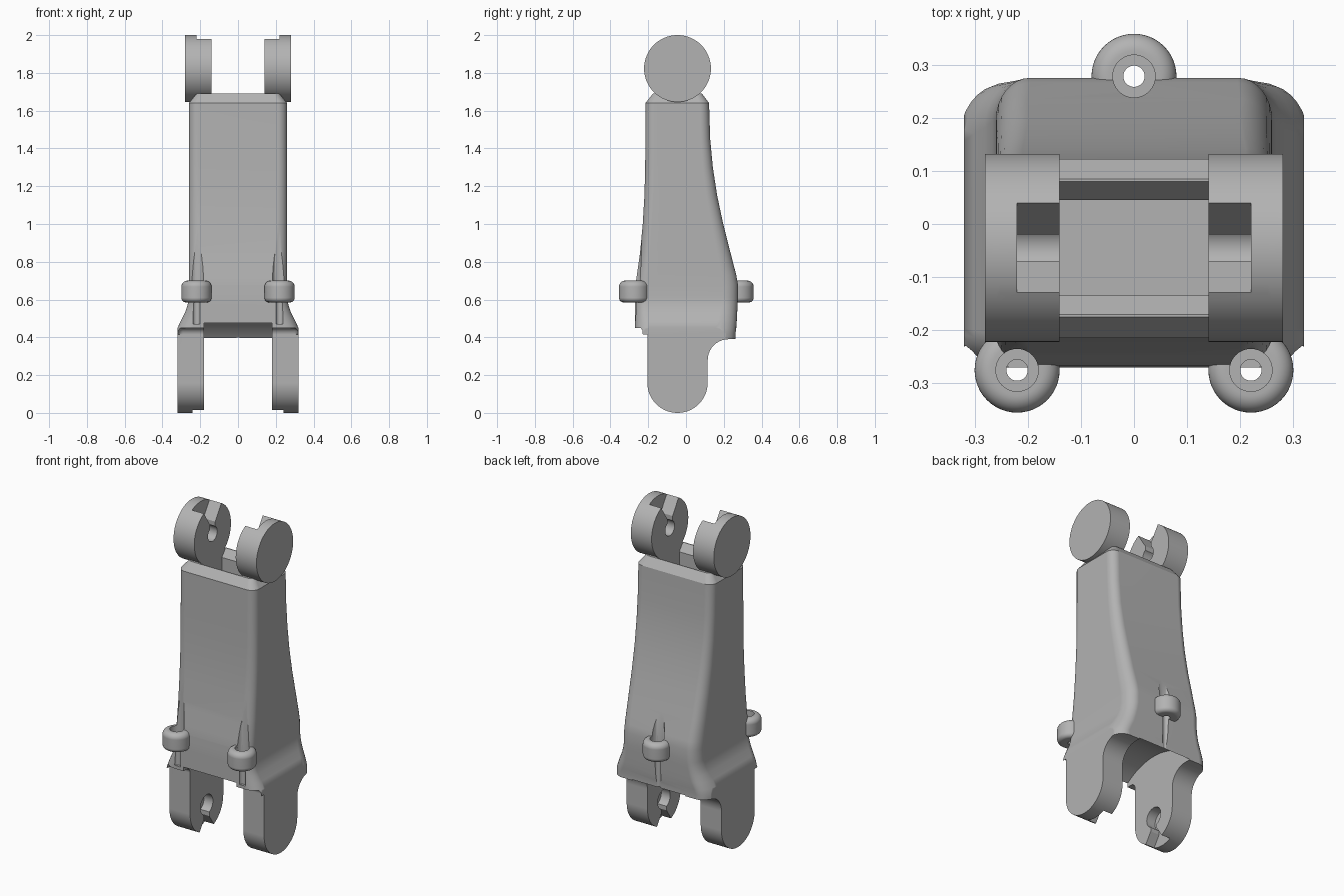
import bpy, bmesh
from math import sin, cos, pi, radians

if "Cube" in bpy.data.objects:
    bpy.data.objects.remove(bpy.data.objects["Cube"])

grey = bpy.data.materials.new("plain grey")
grey.use_nodes = True
grey.diffuse_color = (0.45, 0.45, 0.45, 1)
grey.node_tree.nodes["Principled BSDF"].inputs["Base Color"].default_value = (0.45, 0.45, 0.45, 1)

AXIS_Y, TOP_Z, LOW_Z = -0.045, 1.823, 0.16
DISC_R, LUG_R = 0.177, 0.16


def make(name, bm):
    bmesh.ops.recalc_face_normals(bm, faces=bm.faces)
    mesh = bpy.data.meshes.new(name)
    bm.to_mesh(mesh)
    bm.free()
    ob = bpy.data.objects.new(name, mesh)
    bpy.context.collection.objects.link(ob)
    mesh.materials.append(grey)
    return ob


def arc(cy, cz, r, a0, a1, n=24):
    angles = [radians(a0 + (a1 - a0) * i / n) for i in range(n + 1)]
    return [(cy + r * cos(a), cz + r * sin(a)) for a in angles]


def prism(name, pts, x0, x1, bevel=0):
    """Extrude a (y, z) outline along x, rounding the outermost rims."""
    bm = bmesh.new()
    a, b = [[bm.verts.new((x, y, z)) for y, z in pts] for x in (x0, x1)]
    bm.faces.new(a)
    bm.faces.new(b)
    n = len(pts)
    for i in range(n):
        j = (i + 1) % n
        bm.faces.new((a[i], a[j], b[j], b[i]))
    if bevel:
        far = max(abs(x0), abs(x1)) - 1e-5
        rim = [e for e in bm.edges if all(abs(v.co.x) > far for v in e.verts)
               and e.verts[0].co.x * e.verts[1].co.x > 0]
        bmesh.ops.bevel(bm, geom=rim, offset=bevel, segments=5, profile=0.5, affect='EDGES')
    return make(name, bm)


def cylinder(name, x, y, r, z0, z1):
    bm = bmesh.new()
    bmesh.ops.create_cone(bm, cap_ends=True, segments=32, radius1=r, radius2=r, depth=z1 - z0)
    bmesh.ops.translate(bm, verts=bm.verts, vec=(x, y, (z0 + z1) / 2))
    return make(name, bm)


def boolean(ob, cutter, operation='DIFFERENCE'):
    mod = ob.modifiers.new("cut", 'BOOLEAN')
    mod.operation, mod.solver, mod.object = operation, 'EXACT', cutter
    bpy.context.view_layer.objects.active = ob
    bpy.ops.object.modifier_apply(modifier=mod.name)
    bpy.data.objects.remove(cutter)


def finish(ob):
    bpy.ops.object.select_all(action='DESELECT')
    ob.select_set(True)
    bpy.context.view_layer.objects.active = ob
    bpy.ops.object.shade_smooth_by_angle(angle=radians(32))
    mod = ob.modifiers.new("even shading", 'WEIGHTED_NORMAL')
    mod.keep_sharp = True


def ring(z, hx, front, back, rx, rf, rb, n=8):
    """Rounded rectangle with its own front and back corner depth."""
    pts = []
    for q, (sx, sy) in enumerate([(1, 1), (-1, 1), (-1, -1), (1, -1)]):
        ry, edge = (rb, back) if sy > 0 else (rf, front)
        for i in range(n + 1):
            a = (q + i / n) * pi / 2
            pts.append((sx * (hx - rx) + rx * cos(a), edge - sy * ry + ry * sin(a), z))
    return pts


def socket(r, mouth, reach, cz, up):
    """Keyhole outline: round seat, narrow neck and flared mouth."""
    neck = 0.025
    start = 90 - math_deg(neck / r)
    seat = arc(0, 0, r, start, start - 360 + 2 * (90 - start), 32)
    pts = seat + [(-neck, r + 0.02), (-mouth, reach), (mouth, reach), (neck, r + 0.02)]
    return [(AXIS_Y + y, cz + up * z) for y, z in pts]


def math_deg(s):
    from math import asin, degrees
    return degrees(asin(s))


# Main body: lofted shell flaring at the foot
sections = [
    (-0.1, .33, -.27, .262, .08, .075, .11), (.42, .33, -.27, .262, .08, .075, .11),
    (.45, .32, -.27, .266, .08, .075, .11), (.49, .302, -.27, .269, .08, .07, .1),
    (.53, .281, -.27, .271, .07, .065, .09), (.57, .267, -.27, .273, .065, .06, .08),
    (.61, .261, -.27, .275, .065, .06, .08), (.68, .26, -.267, .275, .065, .06, .08),
    (.73, .26, -.26, .266, .065, .06, .08), (.85, .26, -.243, .235, .06, .055, .075),
    (1.0, .26, -.229, .197, .06, .05, .065), (1.15, .26, -.22, .165, .055, .05, .06),
    (1.3, .26, -.216, .142, .05, .05, .055), (1.45, .26, -.215, .128, .05, .05, .05),
    (1.64, .26, -.215, .122, .05, .05, .05), (1.69, .22, -.175, .085, .03, .03, .03),
]
bm = bmesh.new()
loops = [[bm.verts.new(p) for p in ring(*s)] for s in sections]
for low, high in zip(loops, loops[1:]):
    for i in range(len(low)):
        j = (i + 1) % len(low)
        bm.faces.new((low[i], low[j], high[j], high[i]))
bm.faces.new(loops[0])
bm.faces.new(loops[-1])
body = make("body_with_lower_lugs", bm)

# Side outline trims the foot into rounded lugs
outline = ([(-.5, 2.2), (-.5, .45)] + arc(-.24, .415, .035, 90, 0, 6)
           + arc(AXIS_Y, LOW_Z, LUG_R, 180, 360, 28)
           + arc(.225, .28, .11, 180, 90, 10) + [(.5, .39), (.5, 2.2)])
boolean(body, prism("outline", outline, -.32, .32, .028), 'INTERSECT')

# Arched clearance between the lugs
arch = arc(AXIS_Y, LOW_Z, .387, 0, 180, 40) + [(AXIS_Y - .387, -.2), (AXIS_Y + .387, -.2)]
boolean(body, prism("arch", arch, -.18, .18))

# Pocket in the top between the discs
pocket = [(AXIS_Y + y, z) for y, z in
          [(-.09, 1.5), (.09, 1.5), (.09, 1.645), (.125, 1.69), (.125, 1.8),
           (-.125, 1.8), (-.125, 1.69), (-.09, 1.645)]]
boolean(body, prism("pocket", pocket, -.14, .14))

# Keyhole seats inside each lower lug
for s in (1, -1):
    boolean(body, prism("seat", socket(.06, .085, .17, LOW_Z, -1), s * .17, s * .24))

# Upper discs with keyhole seats
for side, s in (("left", 1), ("right", -1)):
    disc = prism("upper_disc_" + side, arc(AXIS_Y, TOP_Z, DISC_R, 0, 354.375, 63),
                 s * .14, s * .28, .028)
    boolean(disc, prism("seat", socket(.045, .1, .18, TOP_Z, 1), s * .13, s * .22))
    finish(disc)

# Cable eyelets, with their bore grooves cut in the body
ring_profile = ([(.02, .585)] + arc(.055, .61, .025, -90, 0, 6)
                + arc(.048, .668, .032, 0, 90, 8) + [(.04, .7), (.04, .635), (.02, .635)])
for name, x, y, bottom in (("front_left", .22, -.275, .47), ("front_right", -.22, -.275, .47),
                           ("back", 0, .278, .2)):
    boolean(body, cylinder("bore", x, y, .02, bottom, .7))
    boolean(body, cylinder("counterbore", x, y, .04, .635, 1.0))
    bm = bmesh.new()
    n, m = 48, len(ring_profile)
    rows = [[bm.verts.new((x + r * cos(2 * pi * k / n), y + r * sin(2 * pi * k / n), z))
             for r, z in ring_profile] for k in range(n)]
    for k in range(n):
        for i in range(m):
            a, b, j = rows[k], rows[(k + 1) % n], (i + 1) % m
            bm.faces.new((a[i], b[i], b[j], a[j]))
    eyelet = make("eyelet_" + name, bm)
    # Open the eyelet's wall where it meets the body
    finish(eyelet)

finish(body)
